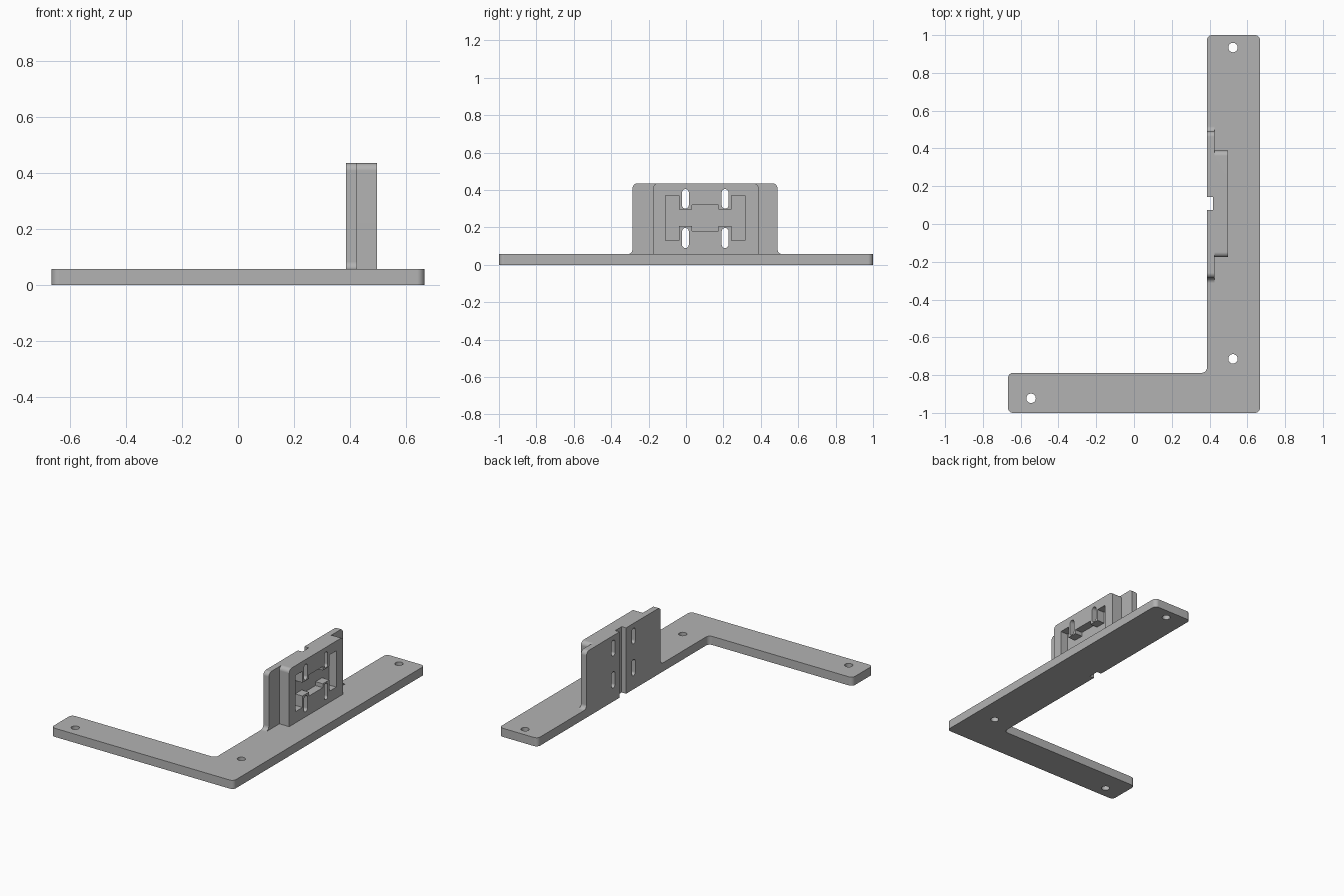
import bpy, bmesh, math
from mathutils import Vector

cube = bpy.data.objects.get("Cube")
if cube:
    bpy.data.objects.remove(cube, do_unlink=True)

grey = bpy.data.materials.new("plain grey")
grey.use_nodes = True
colour = (0.45, 0.45, 0.45, 1)
grey.diffuse_color = colour
grey.node_tree.nodes["Principled BSDF"].inputs["Base Color"].default_value = colour


def rounded(points, steps=6):
    """Round each (a, b, radius) corner of a closed outline."""
    out = []
    for i, (a, b, r) in enumerate(points):
        p = Vector((a, b))
        if not r:
            out.append(p)
            continue
        u = (Vector(points[i - 1][:2]) - p).normalized()
        v = (Vector(points[(i + 1) % len(points)][:2]) - p).normalized()
        centre = p + (u + v) * r          # all corners are square
        for k in range(steps + 1):
            t = math.pi / 2 * k / steps
            out.append(centre - v * r * math.cos(t) - u * r * math.sin(t))
    return out


def prism(name, outline, low, high, axis="z"):
    """Extrude an outline along z (outline in x, y) or along x (outline in y, z)."""
    place = (lambda p, h: (p.x, p.y, h)) if axis == "z" else (lambda p, h: (h, p.x, p.y))
    bm = bmesh.new()
    face = bm.faces.new([bm.verts.new(place(p, low)) for p in outline])
    ext = bmesh.ops.extrude_face_region(bm, geom=[face], use_keep_orig=True)
    shift = Vector((0, 0, high - low)) if axis == "z" else Vector((high - low, 0, 0))
    bmesh.ops.translate(bm, vec=shift,
                        verts=[g for g in ext["geom"] if isinstance(g, bmesh.types.BMVert)])
    bmesh.ops.recalc_face_normals(bm, faces=bm.faces)
    mesh = bpy.data.meshes.new(name)
    bm.to_mesh(mesh)
    bm.free()
    mesh.materials.append(grey)
    obj = bpy.data.objects.new(name, mesh)
    bpy.context.collection.objects.link(obj)
    return obj


def box(a0, a1, b0, b1, r=0.0):
    return rounded([(a0, b0, r), (a1, b0, r), (a1, b1, r), (a0, b1, r)])


def combine(target, tool, operation):
    mod = target.modifiers.new(operation, "BOOLEAN")
    mod.operation, mod.solver, mod.object = operation, "EXACT", tool
    bpy.context.view_layer.objects.active = target
    bpy.ops.object.modifier_apply(modifier=mod.name)
    bpy.data.objects.remove(tool, do_unlink=True)


R = 0.027
BACK, TOP, DECK = 0.386, 0.436, 0.057

# L-shaped base
bracket = prism("bracket", rounded([
    (-0.667, -1, R), (0.667, -1, R), (0.667, 1, R),
    (BACK, 1, R), (BACK, -0.788, R), (-0.667, -0.788, R)]), 0, DECK)

# Upright plate with filleted feet
plate = prism("upright_plate", rounded([
    (-0.33, 0.02, 0), (0.53, 0.02, 0), (0.53, DECK, 0), (0.489, DECK, R), (0.489, TOP, R),
    (-0.286, TOP, R), (-0.286, DECK, R), (-0.33, DECK, 0)]), BACK, 0.426, "x")
combine(bracket, plate, "UNION")

# Thick block on the outer side of the plate
block = prism("block", rounded([
    (-0.176, 0.02, 0), (0.388, 0.02, 0), (0.388, TOP, R), (-0.176, TOP, R)]), 0.405, 0.498, "x")
combine(bracket, block, "UNION")

# Screw holes
for x, y in ((0.524, 0.934), (0.524, -0.714), (-0.545, -0.923)):
    ring = [Vector((x + 0.025 * math.cos(t), y + 0.025 * math.sin(t)))
            for t in (math.tau * k / 32 for k in range(32))]
    combine(bracket, prism("hole", ring, -0.1, 0.2), "DIFFERENCE")

# Vertical groove down the back
combine(bracket, prism("groove", box(0.3, 0.418, 0.075, 0.143), -0.1, 0.6), "DIFFERENCE")

# Stepped pocket, mirrored about its middle
MID_Y, MID_Z = 0.103, 0.251
quarter = [(0.213, 0.12), (0.14, 0.12), (0.14, 0.044), (0.072, 0.044), (0.072, 0.07)]
half = quarter + [(-a, b) for a, b in reversed(quarter)]
full = half + [(a, -b) for a, b in reversed(half)]
pocket = [Vector((MID_Y + a, MID_Z + b)) for a, b in full]
combine(bracket, prism("pocket", pocket, 0.445, 0.6, "x"), "DIFFERENCE")

# Four through slots
for y in (-0.003, 0.209):
    for low, high in ((0.09, 0.197), (0.301, 0.405)):
        slot = prism("slot", box(y - 0.018, y + 0.018, low, high, 0.0175), 0.3, 0.6, "x")
        combine(bracket, slot, "DIFFERENCE")

# Smooth rounded corners, keep flat faces flat
bpy.ops.object.select_all(action="DESELECT")
bracket.select_set(True)
bpy.context.view_layer.objects.active = bracket
bpy.ops.object.shade_smooth_by_angle(angle=math.radians(30))
weighted = bracket.modifiers.new("weighted normals", "WEIGHTED_NORMAL")
weighted.keep_sharp = True
